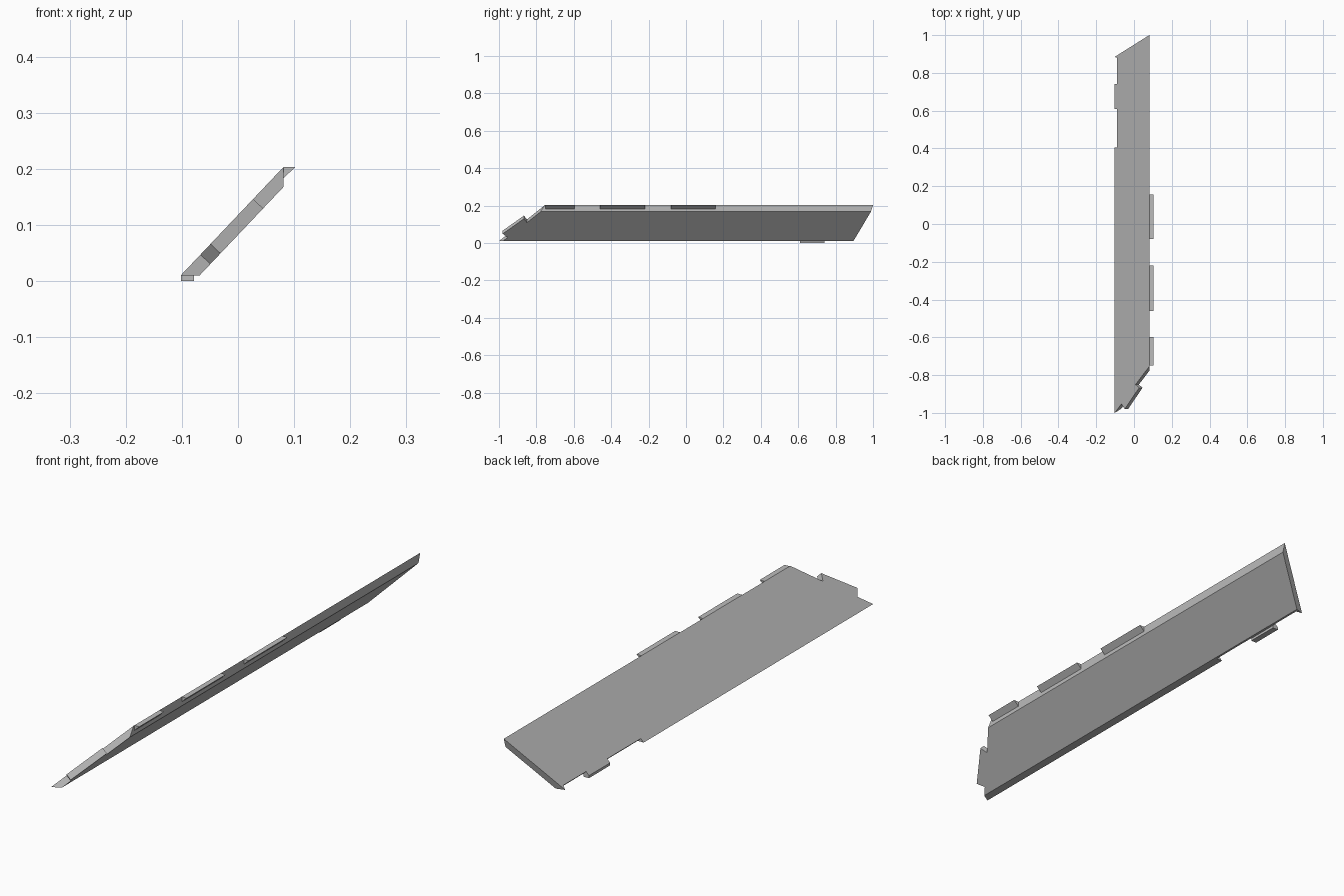
import bpy, bmesh
from mathutils import Vector

cube = bpy.data.objects.get("Cube")
if cube:
    bpy.data.objects.remove(cube, do_unlink=True)

grey = bpy.data.materials.new("plain_grey")
grey.use_nodes = True
colour = (0.5, 0.5, 0.5, 1)
grey.diffuse_color = colour
grey.node_tree.nodes["Principled BSDF"].inputs["Base Color"].default_value = colour

LEFT, RIGHT, LOW, HIGH = -0.102, 0.081, 0.01, 0.203
SLOPE = (HIGH - LOW) / (RIGHT - LEFT)
THICK = 0.0245


def finish(bm, name):
    bmesh.ops.recalc_face_normals(bm, faces=bm.faces)
    mesh = bpy.data.meshes.new(name)
    bm.to_mesh(mesh)
    bm.free()
    mesh.materials.append(grey)
    obj = bpy.data.objects.new(name, mesh)
    bpy.context.collection.objects.link(obj)
    return obj


def extrude(points, offset):
    bm = bmesh.new()
    face = bm.faces.new([bm.verts.new(p) for p in points])
    new = bmesh.ops.extrude_face_region(bm, geom=[face], use_keep_orig=True)
    moved = [v for v in new["geom"] if isinstance(v, bmesh.types.BMVert)]
    bmesh.ops.translate(bm, verts=moved, vec=offset)
    return bm


def cut(bm, point, normal):
    # Trim away one side and close the opening
    bmesh.ops.bisect_plane(bm, geom=bm.verts[:] + bm.edges[:] + bm.faces[:],
                           dist=1e-5, plane_co=point, plane_no=normal, clear_outer=True)
    bmesh.ops.holes_fill(bm, edges=[e for e in bm.edges if e.is_boundary], sides=0)


# Sloping plate: jagged front end, slanted back end, notched low edge
STEP = -0.09
outline = [
    (LEFT, -1), (-0.067, -0.953), (-0.049, -0.98), (0.027, -0.867),
    (0.008, -0.85), (RIGHT, -0.754), (RIGHT, 1), (LEFT, 0.885),
    (STEP, 0.88), (STEP, 0.74), (LEFT, 0.74), (LEFT, 0.61),
    (STEP, 0.61), (STEP, 0.405), (LEFT, 0.405),
]
points = [(x, y, LOW + (x - LEFT) * SLOPE) for x, y in outline]
plate = extrude(points, Vector((SLOPE, 0, -1)).normalized() * THICK)
cut(plate, (RIGHT, 0, 0), (1, 0, 0))
cut(plate, (0, 0, LOW), (0, 0, -1))
finish(plate, "sloping_plate")

# Wedge tabs along the high edge
for i, (start, end) in enumerate([(-0.75, -0.597), (-0.46, -0.22), (-0.08, 0.157)]):
    wedge = [(RIGHT, start, HIGH), (0.102, start, HIGH), (RIGHT, start, 0.183)]
    finish(extrude(wedge, Vector((0, end - start, 0))), f"high_edge_tab_{i + 1}")

# Flat tab under the low edge
foot = [(LEFT, 0.61, 0), (-0.078, 0.61, 0), (-0.078, 0.61, LOW), (LEFT, 0.61, LOW)]
finish(extrude(foot, Vector((0, 0.13, 0))), "low_edge_tab")
